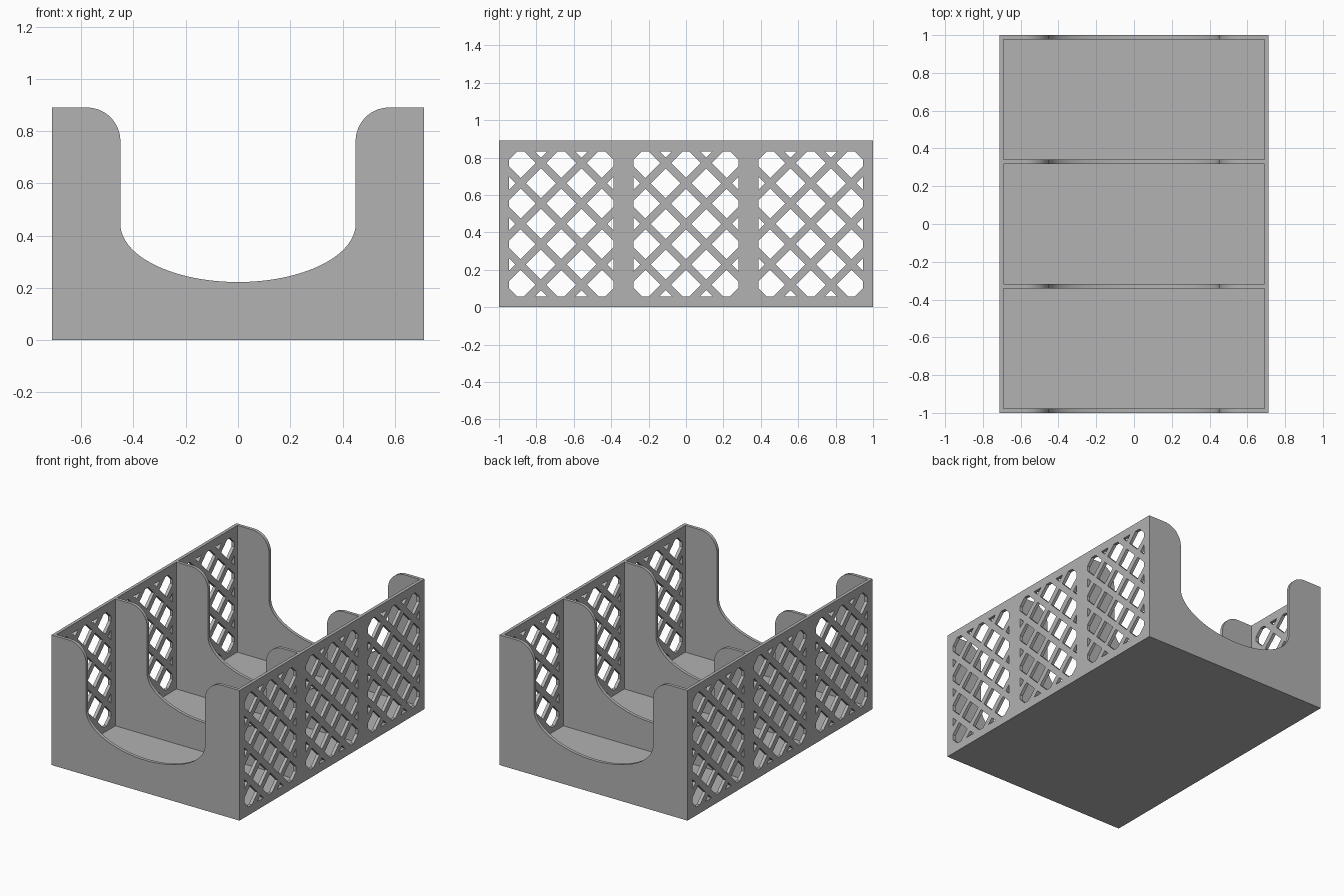
import bpy
import bmesh
from math import sin, cos, pi, radians

if "Cube" in bpy.data.objects:
    bpy.data.objects.remove(bpy.data.objects["Cube"], do_unlink=True)

# Overall sizes
HALF_X, HALF_Y, HEIGHT, WALL = 0.712, 1.0, 0.89, 0.022
INNER_X = HALF_X - WALL
MID_Z = HEIGHT / 2

# Lattice sizes
PITCH = 0.217
HOLE = 0.08
MARGIN = 0.0625

grey = bpy.data.materials.new("plain grey")
grey.use_nodes = True
grey.diffuse_color = (0.445, 0.445, 0.445, 1)
grey.node_tree.nodes["Principled BSDF"].inputs["Base Color"].default_value = grey.diffuse_color


def plate(name, outlines, location, rotation):
    """Flat plate of wall thickness; outlines after the first are holes."""
    curve = bpy.data.curves.new(name, "CURVE")
    curve.dimensions = "2D"
    curve.fill_mode = "BOTH"
    curve.extrude = WALL / 2
    for outline in outlines:
        spline = curve.splines.new("POLY")
        spline.points.add(len(outline) - 1)
        for point, (u, v) in zip(spline.points, outline):
            point.co = (u, v, 0, 1)
        spline.use_cyclic_u = True
    obj = bpy.data.objects.new(name, curve)
    bpy.context.collection.objects.link(obj)
    obj.location = location
    obj.rotation_euler = rotation
    bpy.ops.object.select_all(action="DESELECT")
    obj.select_set(True)
    bpy.context.view_layer.objects.active = obj
    bpy.ops.object.convert(target="MESH")
    obj = bpy.context.object
    # Weld the caps to the rim
    bm = bmesh.new()
    bm.from_mesh(obj.data)
    bmesh.ops.remove_doubles(bm, verts=bm.verts, dist=0.0001)
    bmesh.ops.recalc_face_normals(bm, faces=bm.faces)
    bm.to_mesh(obj.data)
    bm.free()
    obj.data.materials.clear()
    obj.data.materials.append(grey)
    bpy.ops.object.shade_smooth_by_angle(angle=radians(30))
    return obj


def clip(poly, axis, limit, sign):
    """Keep the part of a polygon where sign * coordinate <= sign * limit."""
    result = []
    for i, b in enumerate(poly):
        a = poly[i - 1]
        da, db = sign * (a[axis] - limit), sign * (b[axis] - limit)
        if da * db < 0:
            f = da / (da - db)
            result.append(tuple(p + f * (q - p) for p, q in zip(a, b)))
        if db <= 0:
            result.append(b)
    return result


def lattice_holes(centre_y):
    """Diamond openings of one panel, trimmed to its rectangle."""
    half_w, half_h = PITCH + MARGIN, 1.5 * PITCH + MARGIN
    holes = []
    for row in range(-4, 5):
        for col in range(-3, 4):
            if (row + col) % 2 == 0:
                continue
            u = centre_y + col * PITCH / 2
            v = MID_Z + row * PITCH / 2
            poly = [(u + HOLE, v), (u, v + HOLE), (u - HOLE, v), (u, v - HOLE)]
            for sign in (-1, 1):
                poly = clip(poly, 0, centre_y + sign * half_w, sign)
                poly = clip(poly, 1, MID_Z + sign * half_h, sign)
            if len(poly) > 2:
                holes.append(poly)
    return holes


def arc(cx, cz, rx, rz, start, end, steps):
    return [(cx + rx * cos(start + (end - start) * i / steps),
             cz + rz * sin(start + (end - start) * i / steps)) for i in range(steps + 1)]


# Floor
bpy.ops.mesh.primitive_cube_add(size=1, location=(0, 0, WALL / 2))
floor = bpy.context.object
floor.name = "floor"
floor.scale = (2 * INNER_X, 2 * HALF_Y, WALL)
floor.data.materials.append(grey)

# Lattice side walls, three panels each
side = [(-HALF_Y, 0), (HALF_Y, 0), (HALF_Y, HEIGHT), (-HALF_Y, HEIGHT)]
openings = [h for c in (-0.667, 0, 0.667) for h in lattice_holes(c)]
for name, sign in (("left_side", 1), ("right_side", -1)):
    plate(name, [side] + openings, (sign * (HALF_X - WALL / 2), 0, 0), (pi / 2, 0, pi / 2))

# Front, back and dividers with a rounded scoop
GAP, ROUND = 0.45, 0.128
scoop = arc(GAP + ROUND, HEIGHT - ROUND, ROUND, ROUND, pi / 2, pi, 16)
scoop += arc(0, MID_Z, GAP, MID_Z / 2, 0, -pi, 64)
scoop += arc(-GAP - ROUND, HEIGHT - ROUND, ROUND, ROUND, 0, pi / 2, 16)
cross = [(INNER_X, 0), (INNER_X, HEIGHT)] + scoop + [(-INNER_X, HEIGHT), (-INNER_X, 0)]
end = HALF_Y - WALL / 2
for name, y in (("front_wall", -end), ("front_divider", -end / 3),
                ("back_divider", end / 3), ("back_wall", end)):
    plate(name, [cross], (0, y, 0), (pi / 2, 0, 0))
